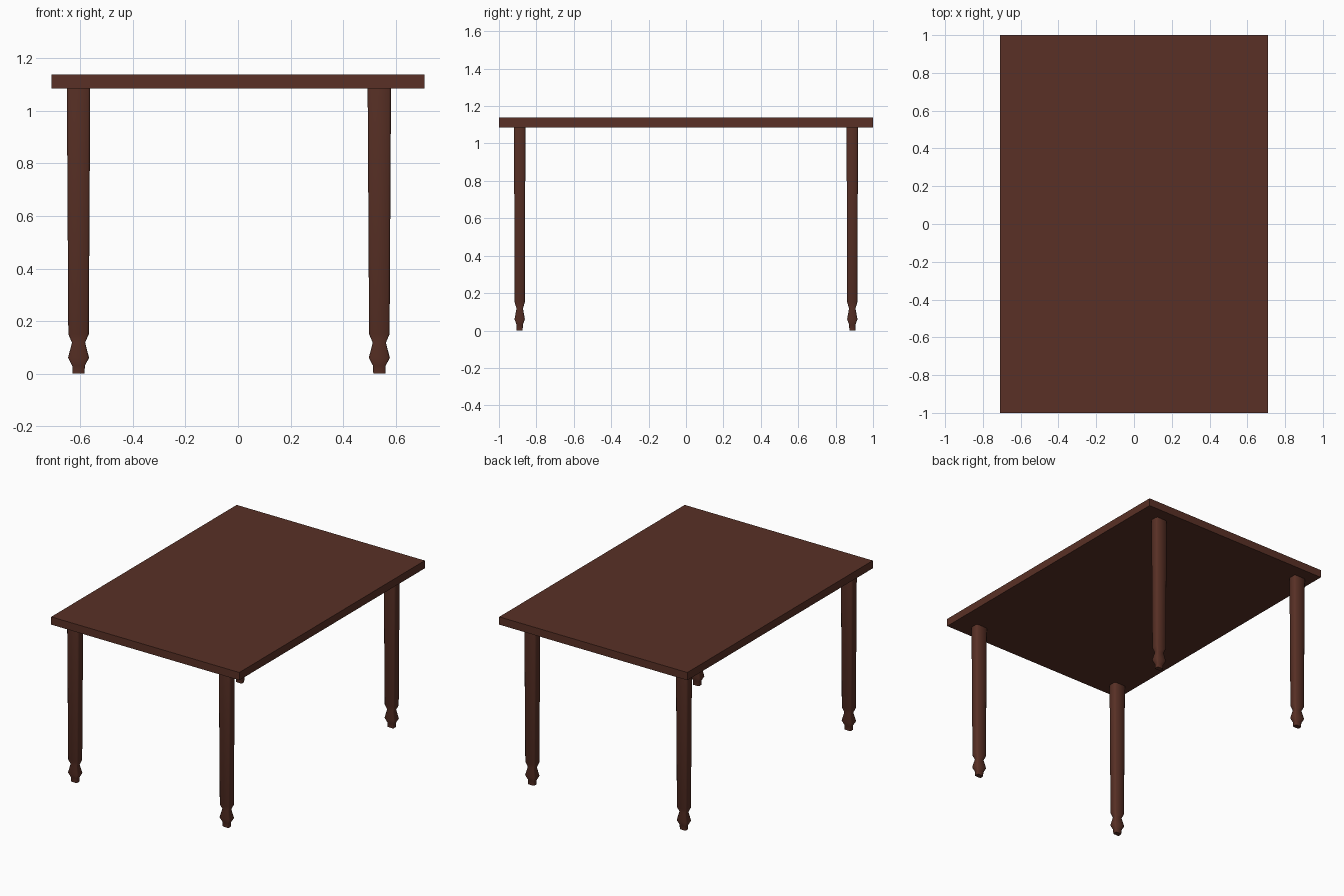
import bpy, bmesh

if "Cube" in bpy.data.objects:
    bpy.data.objects.remove(bpy.data.objects["Cube"])

wood = bpy.data.materials.new("dark brown wood")
wood.diffuse_color = (0.100, 0.030, 0.019, 1.0)
wood.use_nodes = True
wood.node_tree.nodes["Principled BSDF"].inputs["Base Color"].default_value = wood.diffuse_color

SLAB_BOTTOM, SLAB_TOP = 1.085, 1.138


def finish(name, bm, smooth_sides=False):
    bmesh.ops.recalc_face_normals(bm, faces=bm.faces)
    if smooth_sides:
        for f in bm.faces:
            f.smooth = len(f.verts) == 4
    mesh = bpy.data.meshes.new(name)
    bm.to_mesh(mesh)
    bm.free()
    mesh.materials.append(wood)
    obj = bpy.data.objects.new(name, mesh)
    bpy.context.collection.objects.link(obj)
    return obj


# Table top slab
bm = bmesh.new()
bmesh.ops.create_cube(bm, size=1)
bmesh.ops.scale(bm, vec=(1.42, 2.0, SLAB_TOP - SLAB_BOTTOM), verts=bm.verts)
bmesh.ops.translate(bm, vec=(0, 0, (SLAB_TOP + SLAB_BOTTOM) / 2), verts=bm.verts)
finish("table_top", bm)

# Leg profile: (height, half width in x); depth in y is a fixed share of it
PROFILE = [(0.0, 0.023), (0.03, 0.024), (0.06, 0.040), (0.118, 0.025),
           (0.15, 0.039), (SLAB_BOTTOM, 0.0445)]
DEPTH = 0.69
CHAMFER = 0.18


def leg_ring(bm, z, hx):
    # Rectangle with narrow chamfered corners
    hy, c = hx * DEPTH, hx * CHAMFER
    pts = [(hx, -hy + c), (hx, hy - c), (hx - c, hy), (-hx + c, hy),
           (-hx, hy - c), (-hx, -hy + c), (-hx + c, -hy), (hx - c, -hy)]
    return [bm.verts.new((x, y, z)) for x, y in pts]


def make_leg(name, x, y):
    bm = bmesh.new()
    rings = [leg_ring(bm, z, r) for z, r in PROFILE]
    for a, b in zip(rings, rings[1:]):
        n = len(a)
        for i in range(n):
            j = (i + 1) % n
            bm.faces.new((a[i], a[j], b[j], b[i]))
    bm.faces.new(rings[0][::-1])
    bm.faces.new(rings[-1])
    finish(name, bm, smooth_sides=True).location = (x, y, 0)


# Four turned-foot legs, set slightly off centre in x
for side, x in (("left", -0.607), ("right", 0.538)):
    for end, y in (("front", -0.889), ("back", 0.889)):
        make_leg(f"{end}_{side}_leg", x, y)
